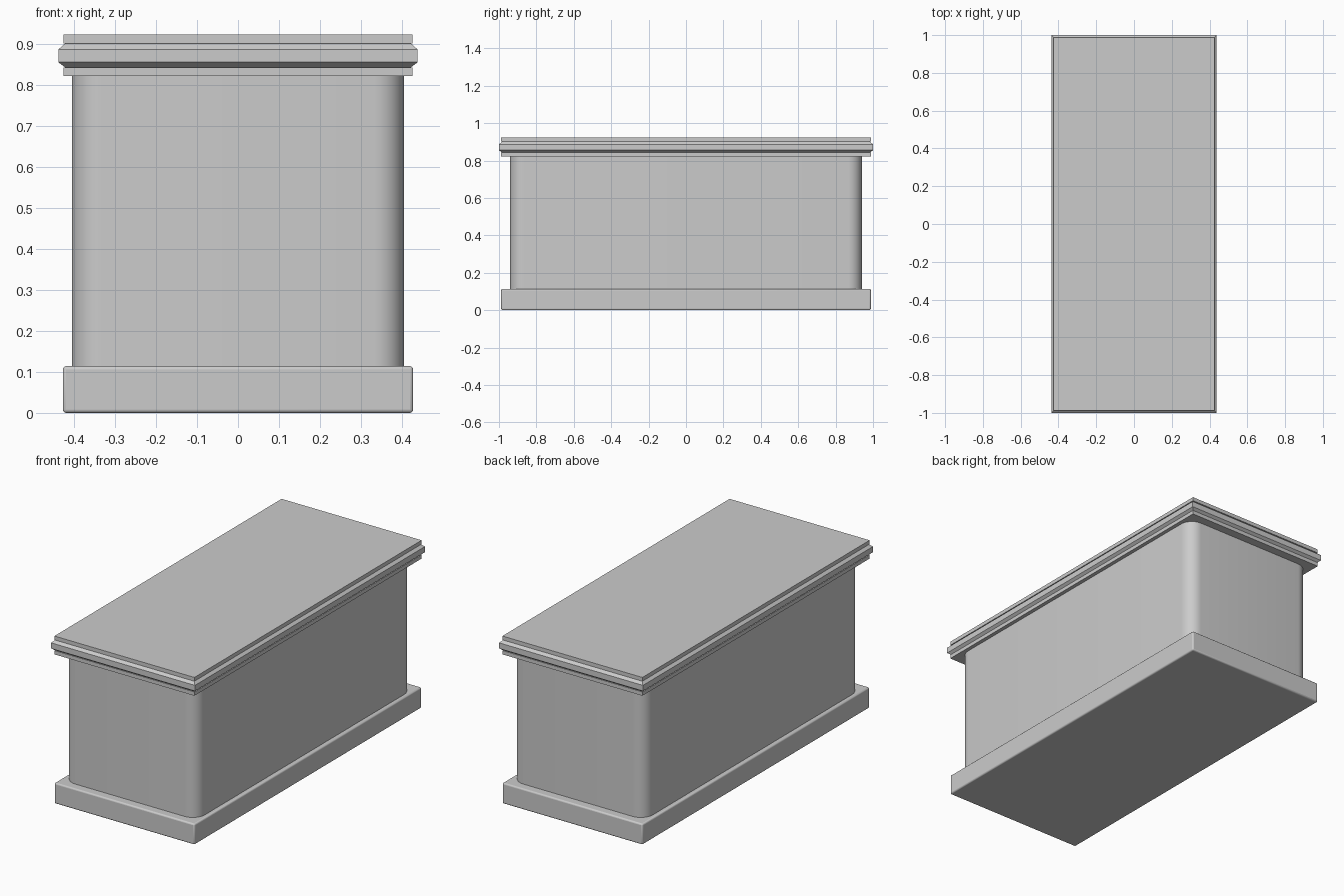
import bpy, bmesh, math

if "Cube" in bpy.data.objects:
    bpy.data.objects.remove(bpy.data.objects["Cube"])


def make_object(name, rings):
    """Skin a stack of equally sized closed rings and cap both ends."""
    bm = bmesh.new()
    loops = [[bm.verts.new(p) for p in ring] for ring in rings]
    n = len(loops[0])
    for low, high in zip(loops, loops[1:]):
        for i in range(n):
            j = (i + 1) % n
            bm.faces.new((low[i], low[j], high[j], high[i]))
    bm.faces.new(loops[0][::-1])
    bm.faces.new(loops[-1])
    bmesh.ops.recalc_face_normals(bm, faces=bm.faces)
    mesh = bpy.data.meshes.new(name)
    bm.to_mesh(mesh)
    bm.free()
    obj = bpy.data.objects.new(name, mesh)
    bpy.context.collection.objects.link(obj)
    return obj


def rectangle(hx, hy, z):
    return [(-hx, -hy, z), (hx, -hy, z), (hx, hy, z), (-hx, hy, z)]


def rounded_rectangle(hx, hy, r, z, steps=8):
    ring = []
    for q, (sx, sy) in enumerate([(1, 1), (-1, 1), (-1, -1), (1, -1)]):
        for k in range(steps + 1):
            a = math.radians(90) * (q + k / steps)
            ring.append((sx * (hx - r) + r * math.cos(a),
                         sy * (hy - r) + r * math.sin(a), z))
    return ring


def shade(obj, degrees=35):
    bpy.ops.object.select_all(action='DESELECT')
    obj.select_set(True)
    bpy.context.view_layer.objects.active = obj
    bpy.ops.object.shade_smooth_by_angle(angle=math.radians(degrees))


# Plinth with softened edges
plinth = make_object("plinth", [rectangle(0.427, 0.988, z) for z in (0, 0.114)])
bevel = plinth.modifiers.new("soft_edges", 'BEVEL')
bevel.width = 0.008
bevel.segments = 3
shade(plinth)

# Main chest with rounded vertical corners
chest = make_object("chest_body", [rounded_rectangle(0.405, 0.94, 0.073, z)
                                   for z in (0.11, 0.825)])
shade(chest)

# Moulded lid: (outward offset from the widest band, height)
profile = [(0.012, 0.821), (0.012, 0.842), (0.017, 0.842), (0, 0.855),
           (0, 0.886), (0.017, 0.901), (0.012, 0.901), (0.012, 0.922)]
make_object("lid", [rectangle(0.438 - d, 1.0 - d, z) for d, z in profile])
